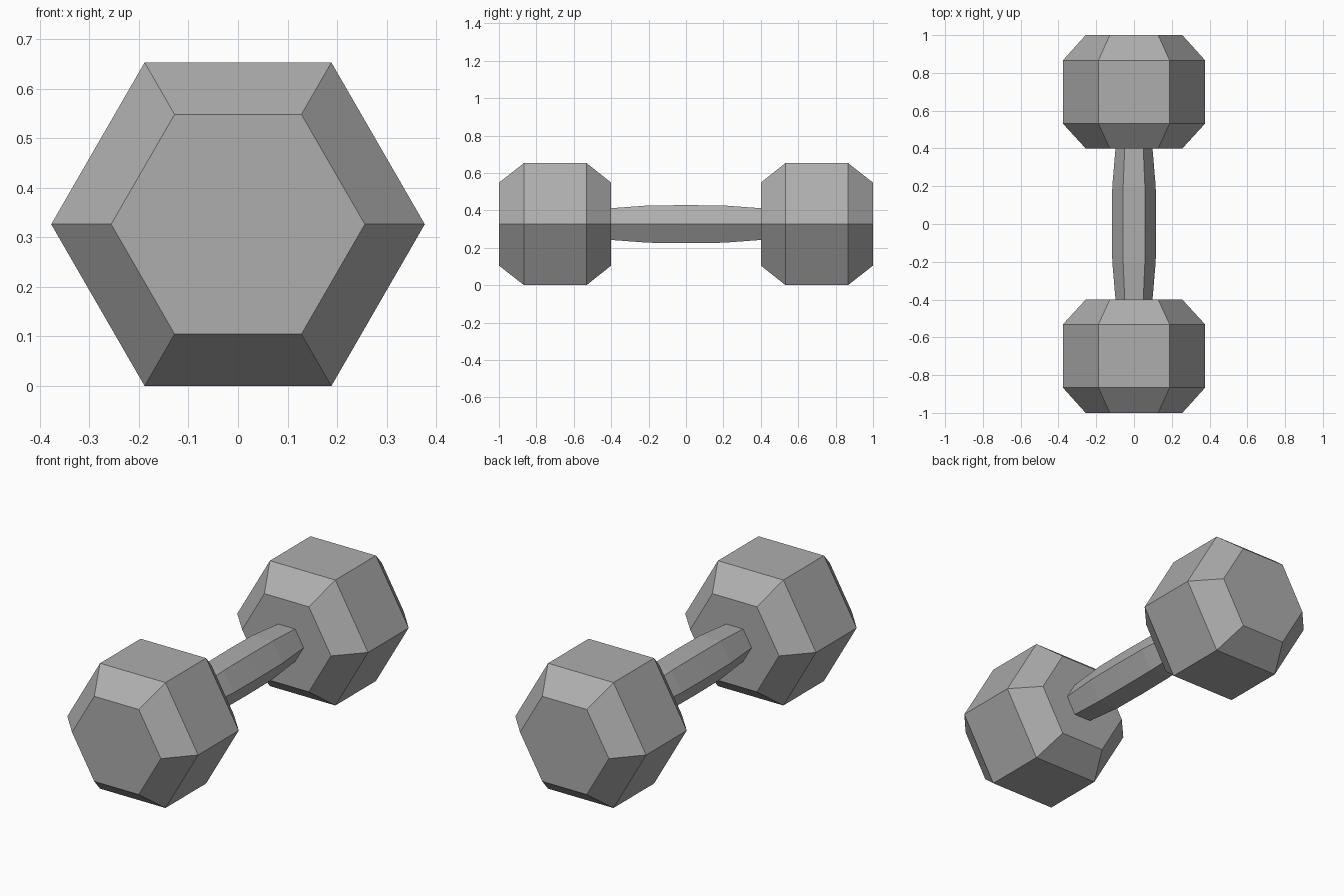
import bpy, math

cube = bpy.data.objects.get("Cube")
if cube:
    bpy.data.objects.remove(cube, do_unlink=True)

AXIS_Z = 0.3265

# Single flat grey metal
metal = bpy.data.materials.new("grey_metal")
metal.use_nodes = True
colour = (0.42, 0.42, 0.42, 1)
metal.diffuse_color = colour
metal.node_tree.nodes["Principled BSDF"].inputs["Base Color"].default_value = colour


def hex_lathe(name, profile):
    """Hexagonal solid along y from (y, corner radius) pairs, y increasing."""
    verts, faces = [], []
    for y, r in profile:
        for i in range(6):
            a = math.pi / 3 * i
            verts.append((r * math.cos(a), y, AXIS_Z + r * math.sin(a)))
    for ring in range(len(profile) - 1):
        for i in range(6):
            a, b = ring * 6 + i, ring * 6 + (i + 1) % 6
            faces.append((a, a + 6, b + 6, b))
    last = (len(profile) - 1) * 6
    faces.append(tuple(range(6)))
    faces.append(tuple(last + i for i in reversed(range(6))))
    mesh = bpy.data.meshes.new(name)
    mesh.from_pydata(verts, [], faces)
    mesh.materials.append(metal)
    obj = bpy.data.objects.new(name, mesh)
    bpy.context.collection.objects.link(obj)
    return obj


# Chamfered hexagonal weights at both ends
head = [(0.4, 0.256), (0.532, 0.377), (0.866, 0.377), (1.0, 0.256)]
hex_lathe("back_weight", head)
hex_lathe("front_weight", [(-y, r) for y, r in reversed(head)])

# Hexagonal grip, slightly thicker in the middle
half = [(0.4, 0.098), (0.2, 0.115)]
hex_lathe("handle", [(-y, r) for y, r in half] + [(0, 0.117)] + half[::-1])
